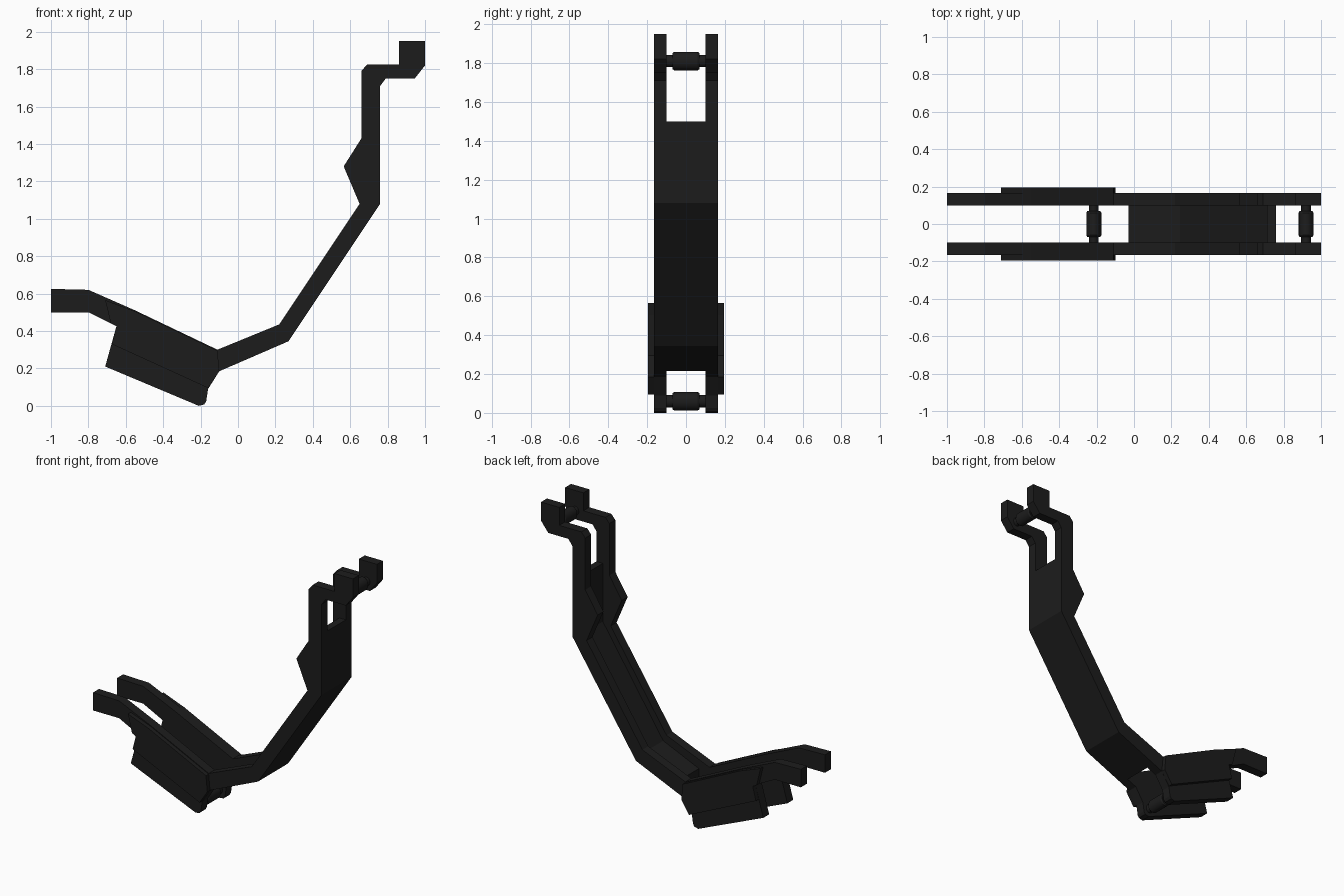
import bpy, bmesh, math

if "Cube" in bpy.data.objects:
    bpy.data.objects.remove(bpy.data.objects["Cube"])

dark = bpy.data.materials.new("dark_metal")
dark.diffuse_color = (0.012, 0.012, 0.012, 1)
dark.use_nodes = True
dark.node_tree.nodes["Principled BSDF"].inputs["Base Color"].default_value = dark.diffuse_color


def finish(bm, name):
    bmesh.ops.recalc_face_normals(bm, faces=bm.faces)
    mesh = bpy.data.meshes.new(name)
    bm.to_mesh(mesh)
    bm.free()
    mesh.materials.append(dark)
    ob = bpy.data.objects.new(name, mesh)
    bpy.context.collection.objects.link(ob)
    return ob


def plate(name, profile, y0, y1):
    """Extrude an x/z outline from y0 to y1."""
    bm = bmesh.new()
    face = bm.faces.new([bm.verts.new((x, y0, z)) for x, z in profile])
    moved = bmesh.ops.extrude_face_region(bm, geom=[face])["geom"]
    verts = [v for v in moved if isinstance(v, bmesh.types.BMVert)]
    bmesh.ops.translate(bm, verts=verts, vec=(0, y1 - y0, 0))
    return finish(bm, name)


def roller(name, cx, cz, sides=16):
    """Pin with a chamfered barrel, turned around the y axis."""
    section = [(-0.11, 0.65), (-0.07, 0.65), (-0.07, 0.85), (-0.06, 1),
               (0.06, 1), (0.07, 0.85), (0.07, 0.65), (0.11, 0.65)]
    bm = bmesh.new()
    rings = []
    for y, s in section:
        rings.append([bm.verts.new((cx + 0.04 * s * math.cos(a), y, cz + 0.048 * s * math.sin(a)))
                      for a in (2 * math.pi * i / sides for i in range(sides))])
    for a, b in zip(rings, rings[1:]):
        for i in range(sides):
            j = (i + 1) % sides
            bm.faces.new((a[i], a[j], b[j], b[i]))
    bm.faces.new(rings[0])
    bm.faces.new(rings[-1])
    ob = finish(bm, name)
    bpy.context.view_layer.objects.active = ob
    ob.select_set(True)
    bpy.ops.object.shade_smooth_by_angle(angle=math.radians(30))
    ob.select_set(False)


# Side rail outline: grip, lower jaw, arm, hooked top
rail = [(-1, .625), (-.8, .62), (-.55, .51), (-.11, .30), (.22, .435), (.65, 1.08),
        (.565, 1.28), (.66, 1.43), (.66, 1.79), (.69, 1.825), (.86, 1.825), (.86, 1.95),
        (1, 1.95), (1, 1.82), (.945, 1.75), (.79, 1.75), (.76, 1.71), (.76, 1.08),
        (.27, .345), (-.10, .185), (-.16, .09), (-.17, .025), (-.18, .007), (-.21, 0),
        (-.71, .21), (-.65, .425), (-.80, .50), (-1, .50)]

# Raised outer pad on each rail
pad = [(-.71, .565), (-.55, .505), (-.11, .295), (-.10, .185), (-.16, .095),
       (-.675, .33), (-.65, .425), (-.68, .44)]

for side, s in (("front", -1), ("back", 1)):
    plate(side + "_rail", rail, s * 0.10, s * 0.165)
    plate(side + "_pad", pad, s * 0.16, s * 0.195)

# Web joining the two rails along the arm
web = [(-.03, .215), (.27, .345), (.76, 1.08), (.76, 1.50), (.71, 1.50),
       (.71, 1.095), (.245, .39), (-.03, .27)]
plate("arm_web", web, -0.102, 0.102)

# Rollers at both ends
roller("lower_roller", -0.215, 0.06)
roller("upper_roller", 0.92, 1.81)
